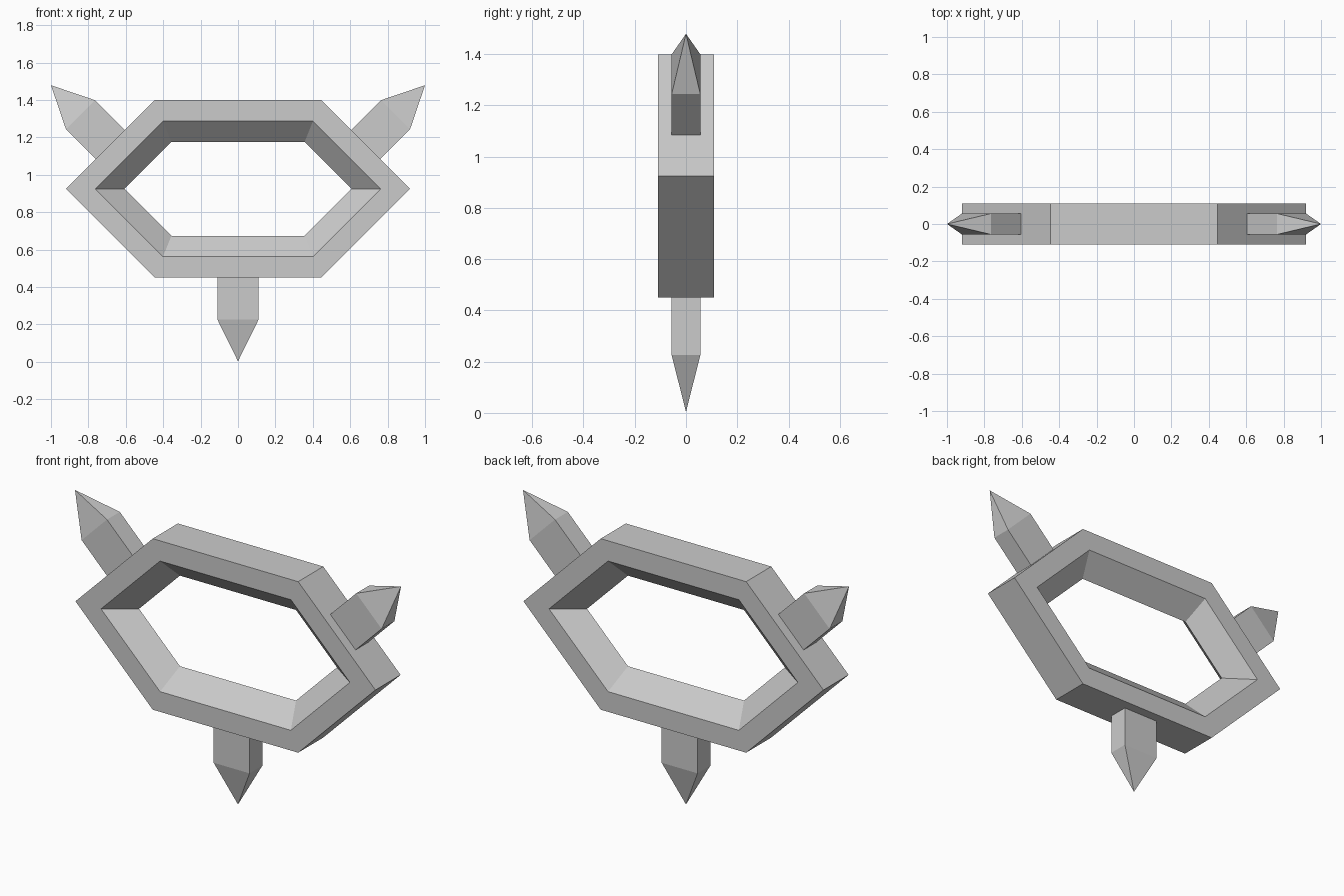
import bpy, bmesh, math
from mathutils import Matrix

if "Cube" in bpy.data.objects:
    bpy.data.objects.remove(bpy.data.objects["Cube"])

CENTRE_Z = 0.925


def finish(bm, name):
    bmesh.ops.recalc_face_normals(bm, faces=bm.faces)
    mesh = bpy.data.meshes.new(name)
    bm.to_mesh(mesh)
    bm.free()
    obj = bpy.data.objects.new(name, mesh)
    bpy.context.collection.objects.link(obj)
    return obj


def hexagon(bm, side, corner, half_height, y):
    pts = [(side, 0), (corner, half_height), (-corner, half_height),
           (-side, 0), (-corner, -half_height), (corner, -half_height)]
    return [bm.verts.new((x, y, CENTRE_Z + z)) for x, z in pts]


# Hexagonal frame: the hole narrows to a ridge halfway through
bm = bmesh.new()
outer, rim, ridge = (0.92, 0.446, 0.474), (0.763, 0.401, 0.362), (0.607, 0.356, 0.251)
loops = [hexagon(bm, *size, y) for size, y in
         ((outer, -0.11), (rim, -0.11), (ridge, 0), (rim, 0.11), (outer, 0.11))]
for a, b in zip(loops, loops[1:] + loops[:1]):
    for i in range(6):
        j = (i + 1) % 6
        bm.faces.new((a[i], a[j], b[j], b[i]))
finish(bm, "hexagonal_frame")


# Pointed spike: square-cut shaft with a pyramid tip, built along local +z
def spike(name, base_x, base_z, angle):
    bm = bmesh.new()
    corners = ((-0.11, -0.056), (0.11, -0.056), (0.11, 0.056), (-0.11, 0.056))
    low, high = [[bm.verts.new((x, y, z)) for x, y in corners] for z in (-0.01, 0.225)]
    tip = bm.verts.new((0, 0, 0.448))
    bm.faces.new(low)
    for i in range(4):
        j = (i + 1) % 4
        bm.faces.new((low[i], low[j], high[j], high[i]))
        bm.faces.new((high[i], high[j], tip))
    obj = finish(bm, name)
    obj.matrix_world = Matrix.Translation((base_x, 0, base_z)) @ Matrix.Rotation(angle, 4, 'Y')


spike("bottom_spike", 0, 0.451, math.pi)
for side, name in ((1, "right_spike"), (-1, "left_spike")):
    spike(name, side * 0.683, 1.162, side * math.pi / 4)
